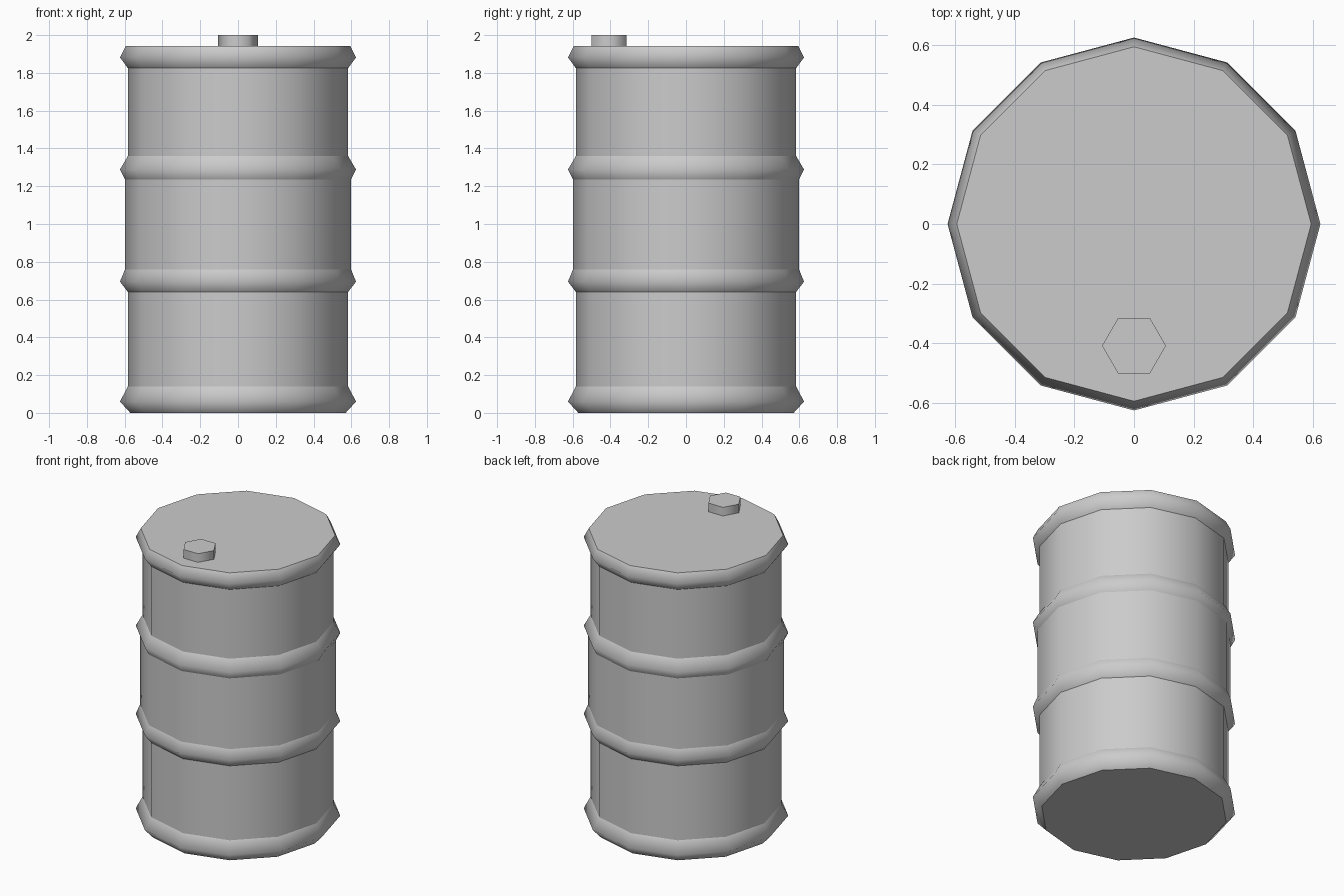
import bpy
import bmesh
from math import cos, sin, tau

cube = bpy.data.objects.get("Cube")
if cube:
    bpy.data.objects.remove(cube, do_unlink=True)

steel = bpy.data.materials.new("grey steel")
steel.use_nodes = True
GREY = (0.6, 0.6, 0.6, 1)
steel.diffuse_color = GREY
steel.node_tree.nodes["Principled BSDF"].inputs["Base Color"].default_value = GREY


def lathe(name, sides, profile, centre=(0, 0)):
    """Turn (radius, height, is_sharp) points into a capped solid, rounded around its axis."""
    bm = bmesh.new()
    rings = [[bm.verts.new((centre[0] + r * cos(tau * i / sides),
                            centre[1] + r * sin(tau * i / sides), z))
              for i in range(sides)] for r, z, _ in profile]
    for low, high in zip(rings, rings[1:]):
        for i in range(sides):
            j = (i + 1) % sides
            bm.faces.new((low[i], low[j], high[j], high[i])).smooth = True
    bm.faces.new(rings[0][::-1])
    bm.faces.new(rings[-1])
    # Creases run around the solid at the sharp profile points
    for ring, (_, _, sharp) in zip(rings, profile):
        for i in range(sides):
            edge = bm.edges.get((ring[i], ring[(i + 1) % sides]))
            edge.smooth = not sharp
    mesh = bpy.data.meshes.new(name)
    bm.to_mesh(mesh)
    bm.free()
    mesh.materials.append(steel)
    obj = bpy.data.objects.new(name, mesh)
    bpy.context.collection.objects.link(obj)
    return obj


# Barrel: each hoop is a lower edge, a rounded crest and an upper edge
BODY, BELLY, CREST = 0.583, 0.598, 0.625
hoops = [(0.57, 0.0, 0.06, 0.14, BODY),
         (BODY, 0.64, 0.695, 0.76, BELLY),
         (BELLY, 1.235, 1.288, 1.36, BODY),
         (BODY, 1.825, 1.882, 1.942, 0.594)]
profile = []
for r_low, z_low, z_crest, z_high, r_high in hoops:
    profile += [(r_low, z_low, True), (CREST, z_crest, False), (r_high, z_high, True)]
lathe("barrel_body", 12, profile)

# Hexagonal filler cap on the lid
lathe("filler_cap", 6, [(0.107, 1.935, True), (0.107, 2.0, True)], (0, -0.408))
